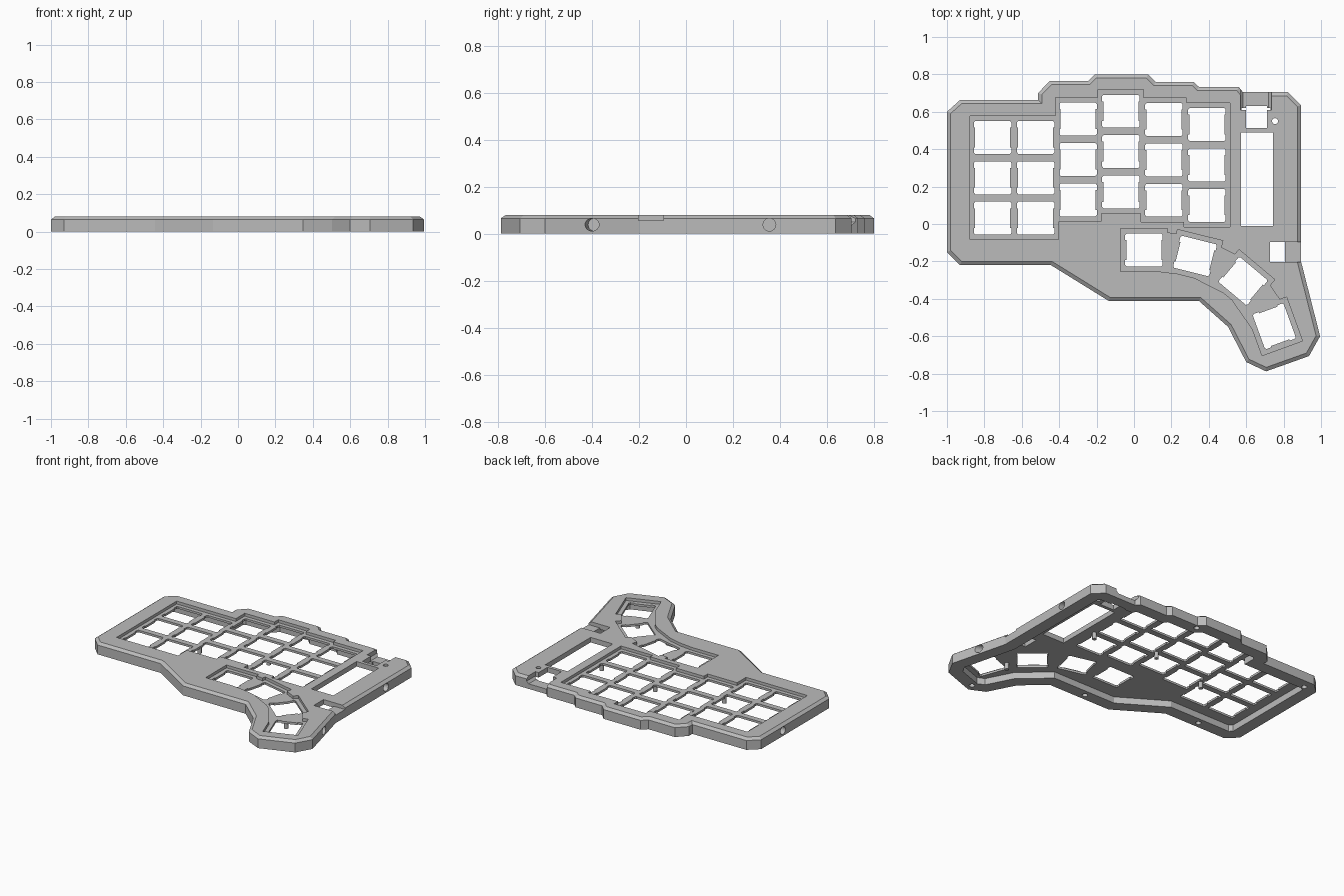
import bpy, bmesh, math
from mathutils import Vector, Matrix

cube = bpy.data.objects.get("Cube")
if cube:
    bpy.data.objects.remove(cube)

gray = bpy.data.materials.new("case_gray")
gray.use_nodes = True
gray.diffuse_color = (0.5, 0.5, 0.5, 1)
gray.node_tree.nodes["Principled BSDF"].inputs["Base Color"].default_value = (0.5, 0.5, 0.5, 1)

TOP, EDGE, CAVITY, PLATE = 0.08, 0.065, 0.045, 0.06

# Case outline, clockwise from the back left corner
OUTLINE = [(-.93, .663), (-.513, .663), (-.513, .70), (-.45, .765), (-.245, .765),
           (-.21, .80), (.075, .80), (.115, .76), (.32, .76), (.347, .733),
           (.56, .733), (.582, .705), (.823, .705), (.893, .636), (.893, -.2),
           (.995, -.6), (.936, -.706), (.706, -.788), (.6, -.738), (.503, -.55),
           (.348, -.412), (-.134, -.412), (-.444, -.22), (-.93, -.22), (-1, -.15), (-1, .6)]


def inset(points, d):
    """Offset a clockwise outline inward by d with mitred corners."""
    result = []
    for i, p in enumerate(points):
        p, a, b = Vector(p), Vector(points[i - 1]), Vector(points[(i + 1) % len(points)])
        e, f = (p - a).normalized(), (b - p).normalized()
        n, m = Vector((e.y, -e.x)), Vector((f.y, -f.x))
        result.append(p + (n + m) * d / (1 + n.dot(m)))
    return result


def loft(name, rings):
    """Closed solid through rings given as (outline, height)."""
    bm = bmesh.new()
    loops = [[bm.verts.new((x, y, z)) for x, y in pts] for pts, z in rings]
    bm.faces.new(loops[0])
    bm.faces.new(loops[-1])
    for low, high in zip(loops, loops[1:]):
        for i in range(len(low)):
            bm.faces.new((low[i - 1], low[i], high[i], high[i - 1]))
    bmesh.ops.recalc_face_normals(bm, faces=bm.faces)
    mesh = bpy.data.meshes.new(name)
    bm.to_mesh(mesh)
    bm.free()
    mesh.materials.append(gray)
    obj = bpy.data.objects.new(name, mesh)
    bpy.context.collection.objects.link(obj)
    return obj


def prism(pts, z0, z1):
    return loft("cutter", [(pts, z0), (pts, z1)])


def rect(x0, x1, y0, y1):
    return [(x0, y0), (x1, y0), (x1, y1), (x0, y1)]


def circle(x, y, r, n=20):
    return [(x + r * math.cos(math.tau * i / n), y + r * math.sin(math.tau * i / n)) for i in range(n)]


def place(pts, x, y, degrees=0):
    turn = Matrix.Rotation(math.radians(degrees), 2)
    return [turn @ Vector(p) + Vector((x, y)) for p in pts]


def cut(target, cutter):
    """Subtract the cutter, then remove it."""
    cutter.hide_render = True
    mod = target.modifiers.new("cut", 'BOOLEAN')
    mod.operation = 'DIFFERENCE'
    mod.solver = 'EXACT'
    mod.object = cutter
    bpy.context.view_layer.objects.active = target
    bpy.ops.object.modifier_apply(modifier=mod.name)
    bpy.data.objects.remove(cutter)


# Chamfered case shell, hollow underneath
case = loft("keyboard_case", [(OUTLINE, 0), (OUTLINE, EDGE), (inset(OUTLINE, .02), TOP)])
cut(case, prism(inset(OUTLINE, .085), -.1, CAVITY))

# Key positions: six staggered columns of three, plus a thumb arc
ROW = .216
columns = [(-.756, .463), (-.526, .463), (-.299, .561), (-.07, .603), (.16, .559), (.39, .532)]
keys = [(x, y - ROW * r, 0) for x, y in columns for r in range(3)]
thumbs = [(.053, -.139, 0), (.326, -.171, -14), (.583, -.305, -40), (.75, -.547, -70)]

# Sunken wells for the keycaps
for x, y in columns:
    cut(case, prism(rect(x - .122, x + .122, y - 2 * ROW - .115, y + .115), PLATE, .2))
for x, y, a in thumbs:
    cut(case, prism(place(rect(-.125, .125, -.115, .115), x, y, a), PLATE, .2))
for (x, y, a), (u, v, b) in zip(thumbs, thumbs[1:]):
    cut(case, prism(place(rect(-.1, .1, -.105, .105), (x + u) / 2, (y + v) / 2, (a + b) / 2), PLATE, .2))

# Switch openings with side tabs
quarter = [(.093, .053), (.1, .053), (.1, .08), (.093, .088)]
half = quarter + [(-x, y) for x, y in reversed(quarter)]
opening = half + [(-x, -y) for x, y in half]
for x, y, a in keys + thumbs:
    cut(case, prism(place(opening, x, y, a), -.1, .2))

# Screen window, connector opening, reset hole
cut(case, prism(rect(.572, .743, -.01, .49), -.1, .2))
cut(case, prism(rect(.6, .71, .513, .63), -.1, .2))
cut(case, prism(circle(.754, .55, .016), -.1, .2))

# Connector notch through the back wall, with eased lower corners
notch = prism([(-.083, .05), (-.068, .035), (.068, .035), (.083, .05), (.083, .2), (-.083, .2)], -.1, .1)
notch.data.transform(Matrix.Translation((.652, .71, 0)) @ Matrix.Rotation(math.pi / 2, 4, 'X'))
cut(case, notch)

# Power switch opening and side notch
cut(case, prism(rect(.727, .807, -.203, -.096), -.1, .2))
cut(case, prism(rect(.79, 1, -.203, -.096), .055, .2))

# Round sockets in the side walls
for x, y, a in [(.893, .355, 0), (.944, -.4, -14), (-1, .36, 180)]:
    socket = prism(circle(0, 0, .027, 24), -.04, .04)
    socket.data.transform(Matrix.Translation((x, y, .038)) @ Matrix.Rotation(math.radians(a), 4, 'Z')
                          @ Matrix.Rotation(math.pi / 2, 4, 'Y'))
    cut(case, socket)

# Screw holes in the underside of the rim
for x, y in [(-.68, -.178), (.095, -.37), (.72, -.735), (-.9, .6), (.1, .735)]:
    cut(case, prism(circle(x, y, .018), -.1, .035))

# Support posts under the key plate
for i, (x, y) in enumerate([(.503, .21), (.045, .275), (-.412, .165), (.68, -.44)]):
    loft(f"support_post_{i + 1}", [(circle(x, y, .014, 16), z) for z in (0, .05)])
